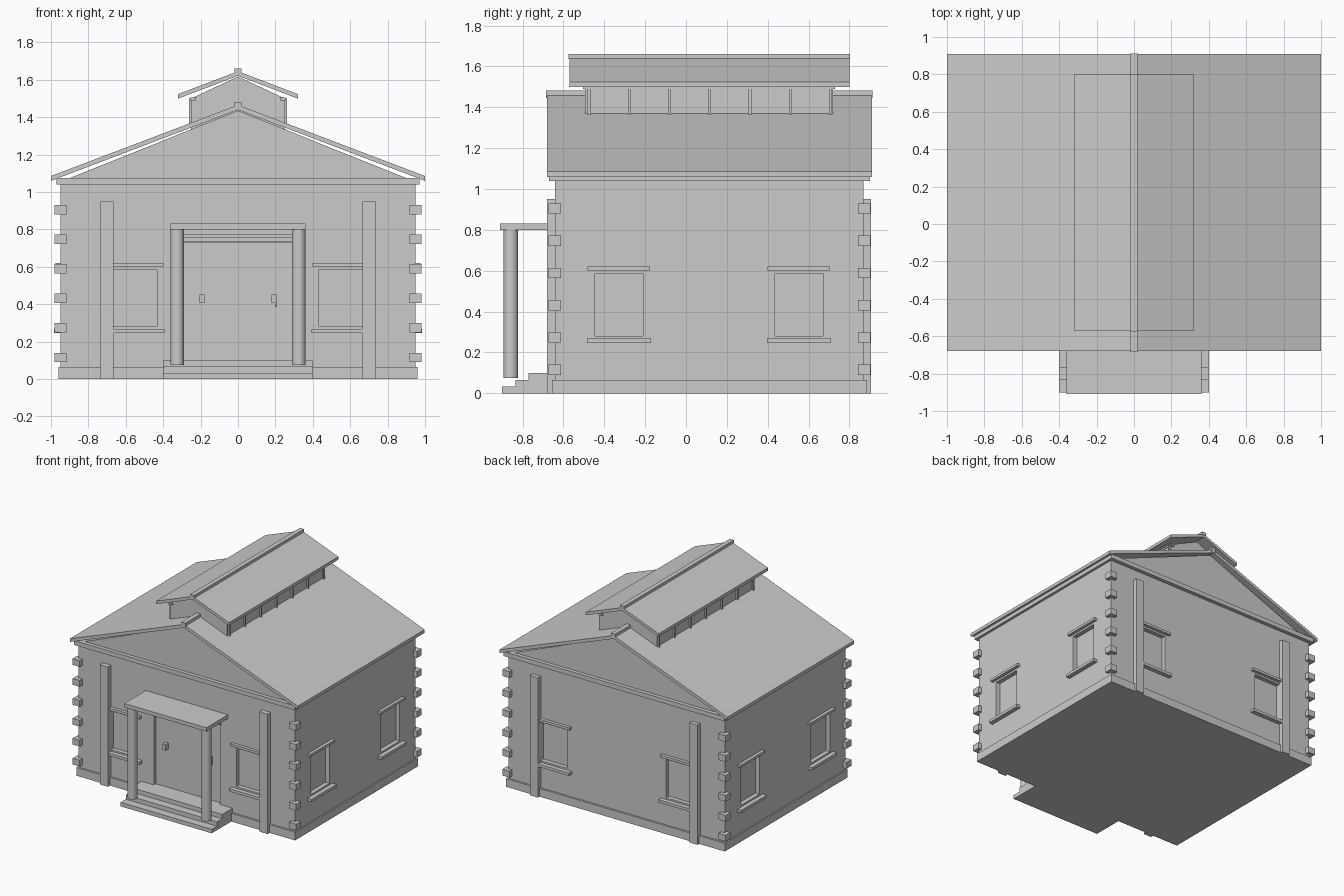
import bpy, bmesh, math

cube = bpy.data.objects.get("Cube")
if cube:
    bpy.data.objects.remove(cube, do_unlink=True)

stone = bpy.data.materials.new("light_grey_stone")
stone.use_nodes = True
GREY = (0.6, 0.6, 0.6, 1)
stone.diffuse_color = GREY
stone.node_tree.nodes["Principled BSDF"].inputs["Base Color"].default_value = GREY

FRONT, BACK, SIDE = -0.64, 0.87, 0.95   # wall planes


def finish(name, bm):
    bmesh.ops.recalc_face_normals(bm, faces=bm.faces)
    mesh = bpy.data.meshes.new(name)
    bm.to_mesh(mesh)
    bm.free()
    mesh.materials.append(stone)
    obj = bpy.data.objects.new(name, mesh)
    bpy.context.collection.objects.link(obj)
    return obj


def boxes(name, spans):
    """One object from boxes given as (x0, x1, y0, y1, z0, z1)."""
    bm = bmesh.new()
    for x0, x1, y0, y1, z0, z1 in spans:
        made = bmesh.ops.create_cube(bm, size=1)
        for v in made["verts"]:
            v.co = ((x0 + x1) / 2 + v.co.x * (x1 - x0),
                    (y0 + y1) / 2 + v.co.y * (y1 - y0),
                    (z0 + z1) / 2 + v.co.z * (z1 - z0))
    return finish(name, bm)


def mirrored(spans):
    return spans + [(-b, -a, *rest) for a, b, *rest in spans]


def extrude(name, points, start, depth, axis="y"):
    """Extrude a flat profile along y (points x, z) or x (points y, z)."""
    bm = bmesh.new()
    along_y = axis == "y"
    verts = [bm.verts.new((a, start, z) if along_y else (start, a, z)) for a, z in points]
    face = bm.faces.new(verts)
    out = bmesh.ops.extrude_face_region(bm, geom=[face])
    moved = [g for g in out["geom"] if isinstance(g, bmesh.types.BMVert)]
    bmesh.ops.translate(bm, verts=moved, vec=(0, depth, 0) if along_y else (depth, 0, 0))
    return finish(name, bm)


def pitched(name, half, eave, ridge, thick, y0, y1):
    """Two sloping roof slabs meeting at the ridge."""
    extrude(name, [(-half, eave), (0, ridge), (half, eave), (half, eave - thick),
                   (0, ridge - thick), (-half, eave - thick)], y0, y1 - y0)


# Window openings, sills and lintels on all four walls
openings, sills, lintels = [], [], []
HALF, RECESS = 0.117, 0.035


def trim(c, half, plane, out, depth, z0, z1, on_side):
    a, b = sorted((plane - out * 0.03, plane + out * depth))
    return (a, b, c - half, c + half, z0, z1) if on_side else (c - half, c + half, a, b, z0, z1)


def window(c, plane, out, on_side):
    a, b = sorted((plane - out * RECESS, plane + out * 0.1))
    span = (c - HALF, c + HALF)
    openings.append((a, b, *span, 0.28, 0.585) if on_side else (*span, a, b, 0.28, 0.585))
    sills.append(trim(c, 0.157, plane, out, 0.035, 0.245, 0.267, on_side))
    lintels.append(trim(c, 0.153, plane, out, 0.025, 0.60, 0.62, on_side))


for sign in (-1, 1):
    for y in (-0.328, 0.553):
        window(y, sign * SIDE, sign, True)
    window(sign * 0.55, FRONT, -1, False)
    window(sign * 0.55, BACK, 1, False)
openings.append((-0.29, 0.29, FRONT - 0.1, FRONT + 0.025, 0.10, 0.73))

# Walls with cut openings
walls = boxes("walls", [(-SIDE, SIDE, FRONT, BACK, 0, 1.05)])
cutter = boxes("opening_cutter", openings)
cutter.hide_render = True
mod = walls.modifiers.new("openings", "BOOLEAN")
mod.operation, mod.solver, mod.object = "DIFFERENCE", "EXACT", cutter
bpy.context.view_layer.objects.active = walls
bpy.ops.object.modifier_apply(modifier=mod.name)
bpy.data.objects.remove(cutter, do_unlink=True)

boxes("window_sills", sills)
boxes("window_lintels", lintels)

# Base course, cornice and pilasters
boxes("base_course", [(-0.96, 0.96, FRONT - 0.015, BACK + 0.015, 0, 0.065)])
boxes("cornice", [(-0.97, 0.97, FRONT - 0.03, BACK + 0.03, 1.04, 1.075)])
boxes("pilasters", mirrored([(0.665, 0.735, FRONT - 0.04, FRONT + 0.01, 0, 0.95),
                             (0.665, 0.735, BACK - 0.01, BACK + 0.035, 0, 0.95)]))

# Corner blocks
blocks = []
for i in range(6):
    z = 0.115 + 0.158 * i
    for y0 in (FRONT - 0.032, BACK - 0.028):
        blocks.append((0.918, 0.98, y0, y0 + 0.06, z - 0.025, z + 0.025))
boxes("corner_blocks", mirrored(blocks))

# Main roof
extrude("gable_fill", [(-0.91, 1.07), (0, 1.435), (0.91, 1.07)], FRONT, BACK - FRONT)
pitched("main_roof", 1.0, 1.085, 1.465, 0.026, -0.68, 0.91)
boxes("main_ridge_cap", [(-0.018, 0.018, -0.685, 0.912, 1.445, 1.482)])

# Roof lantern with posts along its sides
boxes("lantern_walls", [(-0.25, 0.25, -0.495, 0.72, 1.33, 1.5)])
posts = [(0.24, 0.262, -0.482 + 0.197 * i, -0.468 + 0.197 * i, 1.36, 1.5) for i in range(7)]
boxes("lantern_posts", mirrored(posts))
boxes("lantern_plates", mirrored([(0.225, 0.255, -0.505, 0.73, 1.49, 1.505)]))
extrude("lantern_gable", [(-0.25, 1.5), (0, 1.617), (0.25, 1.5)], -0.495, 1.215)
pitched("lantern_roof", 0.32, 1.523, 1.645, 0.024, -0.57, 0.80)
boxes("lantern_ridge_cap", [(-0.018, 0.018, -0.575, 0.802, 1.635, 1.66)])

# Porch: steps, columns, canopy
extrude("porch_steps", [(FRONT, 0), (-0.90, 0), (-0.90, 0.032), (-0.835, 0.032),
                        (-0.835, 0.066), (-0.77, 0.066), (-0.77, 0.10), (FRONT, 0.10)],
        -0.40, 0.80, axis="x")
boxes("porch_canopy", [(-0.36, 0.36, -0.91, FRONT + 0.01, 0.80, 0.83)])
for side, sign in (("left", 1), ("right", -1)):
    bpy.ops.mesh.primitive_cylinder_add(vertices=32, radius=0.036, depth=0.725,
                                        location=(sign * 0.325, -0.858, 0.4375))
    column = bpy.context.object
    column.name = side + "_porch_column"
    column.data.materials.append(stone)
    bpy.ops.object.shade_smooth_by_angle(angle=math.radians(40))

# Door header and handles
boxes("door_header", [(-0.30, 0.30, FRONT - 0.012, FRONT + 0.01, 0.735, 0.755),
                      (-0.31, 0.31, FRONT - 0.02, FRONT + 0.01, 0.77, 0.80)])
boxes("door_handles", mirrored([(0.18, 0.206, FRONT - 0.012, FRONT + 0.03, 0.405, 0.452)]))
boxes("door_latch", [(0.198, 0.208, FRONT - 0.015, FRONT + 0.03, 0.385, 0.41)])
